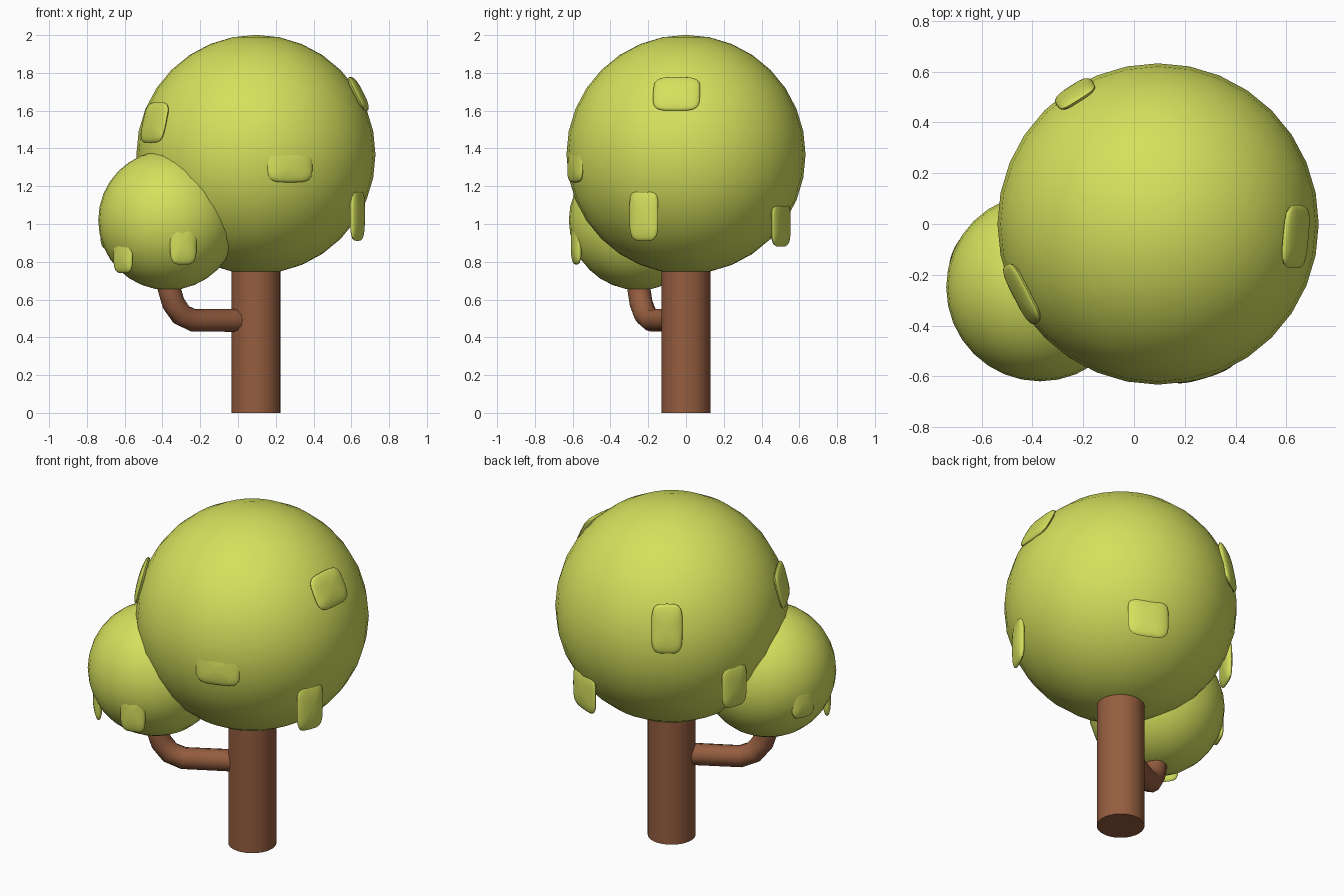
import bpy, bmesh
from math import sin, cos, pi, radians, hypot, copysign
from mathutils import Vector, Matrix

if "Cube" in bpy.data.objects:
    bpy.data.objects.remove(bpy.data.objects["Cube"])


def material(name, rgb):
    m = bpy.data.materials.new(name)
    m.diffuse_color = (*rgb, 1)
    m.use_nodes = True
    m.node_tree.nodes["Principled BSDF"].inputs["Base Color"].default_value = m.diffuse_color
    return m


LEAF = material("leaf_green", (0.66, 0.75, 0.11))
BARK = material("bark_brown", (0.30, 0.11, 0.05))


def finish(ob, name, mat, angle=40):
    ob.name = name
    ob.data.materials.clear()
    ob.data.materials.append(mat)
    bpy.ops.object.select_all(action='DESELECT')
    ob.select_set(True)
    bpy.context.view_layer.objects.active = ob
    bpy.ops.object.shade_smooth_by_angle(angle=radians(angle))
    return ob


def ball(name, center, r):
    bpy.ops.mesh.primitive_uv_sphere_add(segments=32, ring_count=16, radius=r, location=center)
    return finish(bpy.context.object, name, LEAF)


def leaf_tuft(name, center, direction, r, z_bottom, w, h, tilt=0, thick=0.05):
    """Rounded hanging plate: a sphere squared off in outline, facing outwards."""
    bm = bmesh.new()
    bmesh.ops.create_uvsphere(bm, u_segments=24, v_segments=12, radius=1)
    for v in bm.verts:  # pole axis z is the thickness, x the width, y the height
        q = hypot(v.co.x, v.co.y)
        if q > 1e-5:
            cx, sy = v.co.x / q, v.co.y / q
            v.co.x = q * copysign(abs(cx) ** 0.5, cx)
            v.co.y = q * copysign(abs(sy) ** 0.5, sy)
        v.co = (v.co.x * w / 2, (v.co.y + 1) * h / 2, v.co.z * thick / 2)
    t = radians(tilt)
    radial = Vector((*direction, 0)).normalized()
    up = Vector((0, 0, 1)) * cos(t) - radial * sin(t)
    out = radial * cos(t) + Vector((0, 0, 1)) * sin(t)
    side = up.cross(out)
    rot = Matrix((side, up, out)).transposed().to_4x4()
    tip = Vector((center[0], center[1], z_bottom)) + radial * r
    bm.transform(Matrix.Translation(tip) @ rot)
    me = bpy.data.meshes.new(name)
    bm.to_mesh(me)
    bm.free()
    ob = bpy.data.objects.new(name, me)
    bpy.context.collection.objects.link(ob)
    return finish(ob, name, LEAF, 60)


# Trunk
bpy.ops.mesh.primitive_cylinder_add(vertices=32, radius=0.13, depth=0.9, location=(0.095, 0, 0.45))
finish(bpy.context.object, "trunk", BARK)

# Side branch: tube that leaves the trunk and bends up
cu = bpy.data.curves.new("branch", 'CURVE')
cu.dimensions = '3D'
cu.bevel_depth = 0.061
cu.bevel_resolution = 4
cu.use_fill_caps = True
path = [(0, 0.49), (0.72, 0.49), (0.86, 0.52), (0.95, 0.58), (1, 0.66), (1.01, 0.85)]
sp = cu.splines.new('POLY')
sp.points.add(len(path) - 1)
for p, (s, z) in zip(sp.points, path):
    p.co = (0.095 - 0.46 * s, -0.25 * s, z, 1)
branch = bpy.data.objects.new("branch", cu)
bpy.context.collection.objects.link(branch)
bpy.ops.object.select_all(action='DESELECT')
branch.select_set(True)
bpy.context.view_layer.objects.active = branch
bpy.ops.object.convert(target='MESH')
finish(bpy.context.object, "branch", BARK, 50)

# Crowns
BIG, SMALL = (0.095, 0, 1.368), (-0.37, -0.25, 1.02)
ball("main_crown", BIG, 0.633)
ball("side_crown", SMALL, 0.37)

# Leaf tufts: crown, outward direction, tip radius, bottom z, width, height, tilt
tufts = [
    (BIG, (0.185, -0.60), 0.615, 1.22, 0.25, 0.20, 3),
    (BIG, (0.60, -0.055), 0.590, 1.60, 0.25, 0.20, 27),
    (BIG, (-0.545, -0.28), 0.628, 1.43, 0.26, 0.22, 13),
    (BIG, (0.53, -0.22), 0.582, 0.91, 0.165, 0.28, 0),
    (BIG, (-0.345, 0.54), 0.635, 1.38, 0.17, 0.28, 11),
    (BIG, (-0.578, 0.22), 0.605, 1.00, 0.16, 0.26, 0),
    (BIG, (0.22, 0.49), 0.550, 0.88, 0.23, 0.24, 0),
    (SMALL, (0.08, -0.33), 0.340, 0.785, 0.145, 0.24, 0),
    (SMALL, (-0.25, -0.22), 0.317, 0.74, 0.145, 0.22, 0),
    (SMALL, (-0.34, 0.14), 0.352, 0.87, 0.145, 0.22, 3),
]
for i, (c, d, r, zb, w, h, tilt) in enumerate(tufts, 1):
    leaf_tuft(f"leaf_tuft_{i}", c, d, r, zb, w, h, tilt)
